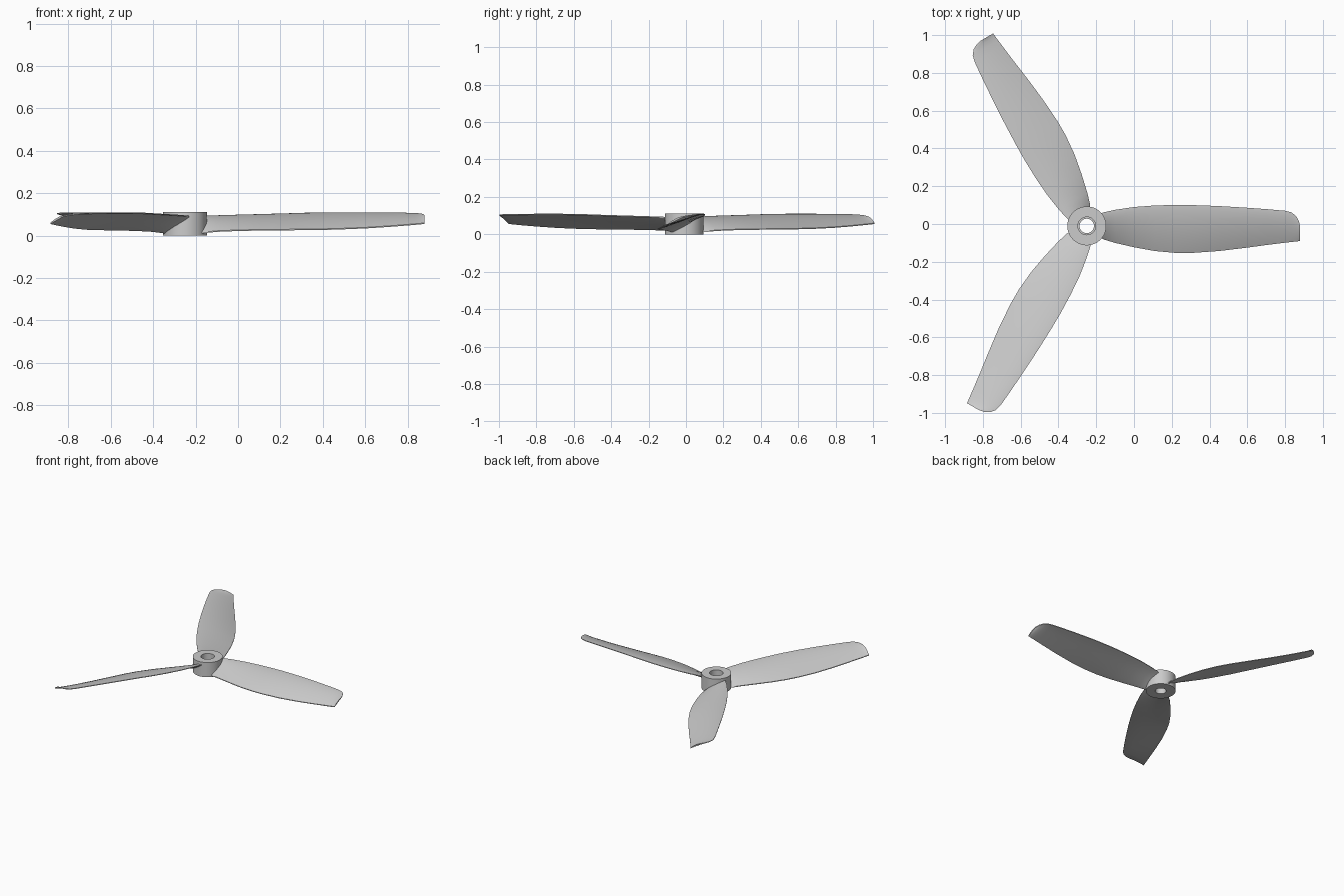
import bpy, bmesh, math
from mathutils import Matrix, Vector

if "Cube" in bpy.data.objects:
    bpy.data.objects.remove(bpy.data.objects["Cube"])

HUB = Vector((-0.25, -0.01, 0.0))

grey = bpy.data.materials.new("light grey plastic")
grey.diffuse_color = (0.6, 0.6, 0.6, 1)
grey.use_nodes = True
grey.node_tree.nodes["Principled BSDF"].inputs["Base Color"].default_value = grey.diffuse_color


def finish(name, bm, angle):
    bmesh.ops.recalc_face_normals(bm, faces=bm.faces)
    mesh = bpy.data.meshes.new(name)
    bm.to_mesh(mesh)
    bm.free()
    mesh.materials.append(grey)
    obj = bpy.data.objects.new(name, mesh)
    bpy.context.collection.objects.link(obj)
    bpy.ops.object.select_all(action='DESELECT')
    obj.select_set(True)
    bpy.context.view_layer.objects.active = obj
    bpy.ops.object.shade_smooth_by_angle(angle=math.radians(angle))
    return obj


# Hub: lathed ring with a stepped bore
profile = [(0.038, 0), (0.103, 0), (0.103, 0.112), (0.047, 0.112),
           (0.047, 0.06), (0.038, 0.06)]
SIDES = 64
bm = bmesh.new()
rings = []
for i in range(SIDES):
    a = 2 * math.pi * i / SIDES
    rings.append([bm.verts.new(HUB + Vector((r * math.cos(a), r * math.sin(a), z)))
                  for r, z in profile])
for i in range(SIDES):
    a, b = rings[i], rings[(i + 1) % SIDES]
    for j in range(len(profile)):
        k = (j + 1) % len(profile)
        bm.faces.new((a[j], b[j], b[k], a[k]))
finish("hub", bm, 30)

# Blade stations: radius, low edge y, high edge y, low z, high z, thickness
stations = [
    (0.055, -0.050, 0.060, 0.008, 0.092, 0.030),
    (0.090, -0.072, 0.072, 0.012, 0.094, 0.028),
    (0.150, -0.090, 0.085, 0.018, 0.096, 0.025),
    (0.250, -0.113, 0.100, 0.022, 0.099, 0.022),
    (0.360, -0.133, 0.108, 0.024, 0.102, 0.020),
    (0.470, -0.143, 0.111, 0.025, 0.105, 0.019),
    (0.560, -0.143, 0.110, 0.026, 0.108, 0.018),
    (0.700, -0.133, 0.105, 0.028, 0.110, 0.017),
    (0.850, -0.115, 0.096, 0.034, 0.110, 0.016),
    (0.960, -0.100, 0.088, 0.041, 0.109, 0.015),
    (1.050, -0.089, 0.080, 0.048, 0.108, 0.014),
    (1.085, -0.085, 0.071, 0.051, 0.107, 0.013),
    (1.110, -0.082, 0.050, 0.053, 0.105, 0.012),
    (1.123, -0.081, 0.025, 0.055, 0.102, 0.011),
    (1.130, -0.080, -0.006, 0.056, 0.096, 0.010),
]
STEPS = 14


def section(r, y0, y1, z0, z1, thick):
    """Cambered aerofoil loop: upper skin out, lower skin back."""
    upper, lower = [], []
    for i in range(STEPS + 1):
        t = 0.5 - 0.5 * math.cos(math.pi * i / STEPS)
        y = y0 + (y1 - y0) * t
        top = z0 + 0.005 + (z1 - z0 - 0.005) * (1 - (1 - t) ** 1.6)
        depth = 0.005 + (thick - 0.005) * math.sin(math.pi * t) ** 0.8
        upper.append(Vector((r, y, top)))
        lower.append(Vector((r, y, top - depth)))
    return upper + lower[::-1]


# Three identical blades around the hub
for n, name in enumerate(("right_blade", "back_blade", "front_blade")):
    turn = Matrix.Translation(HUB) @ Matrix.Rotation(math.radians(120 * n), 4, 'Z')
    bm = bmesh.new()
    loops = [[bm.verts.new(turn @ p) for p in section(*s)] for s in stations]
    for a, b in zip(loops, loops[1:]):
        for j in range(len(a)):
            k = (j + 1) % len(a)
            bm.faces.new((a[j], b[j], b[k], a[k]))
    bm.faces.new(loops[0])
    bm.faces.new(loops[-1])
    finish(name, bm, 40)
